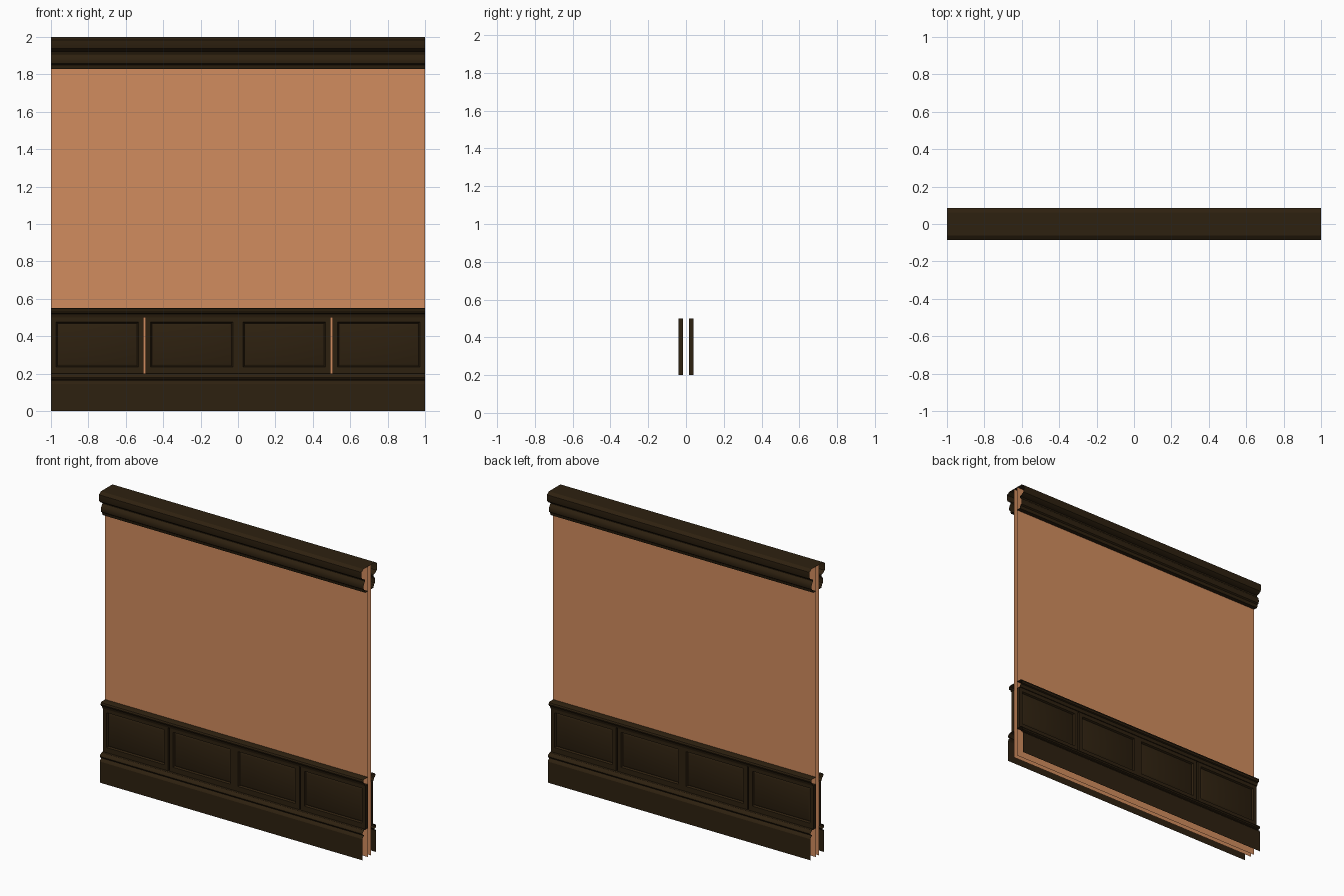
import bpy, bmesh, math

if "Cube" in bpy.data.objects:
    bpy.data.objects.remove(bpy.data.objects["Cube"])


def material(name, rgb):
    m = bpy.data.materials.new(name)
    m.diffuse_color = (*rgb, 1)
    m.use_nodes = True
    m.node_tree.nodes["Principled BSDF"].inputs["Base Color"].default_value = m.diffuse_color
    return m


WOOD = material("dark wood", (0.027, 0.015, 0.005))
PLASTER = material("orange plaster", (0.64, 0.265, 0.112))
WALL_Y = 0.016


def finish(bm, name, mat):
    me = bpy.data.meshes.new(name)
    bm.to_mesh(me)
    bm.free()
    me.materials.append(mat)
    ob = bpy.data.objects.new(name, me)
    bpy.context.collection.objects.link(ob)
    me.shade_smooth()
    me.set_sharp_from_angle(angle=math.radians(30))
    return ob


def extrude_profile(name, points, mat):
    """Open sheet: (y, z) profile running bottom to top on the front, swept along x."""
    bm = bmesh.new()
    left = [bm.verts.new((-1, y, z)) for y, z in points]
    right = [bm.verts.new((1, y, z)) for y, z in points]
    for i in range(len(points) - 1):
        bm.faces.new((left[i], right[i], right[i + 1], left[i + 1]))
    return finish(bm, name, mat)


def both_sides(half):
    """Front half profile, followed over the top by its mirror image."""
    return [(-y, z) for y, z in half] + [(y, z) for y, z in reversed(half)]


def turn_copy(ob, name):
    """Copy for the back of the wall, turned half a turn."""
    c = ob.copy()
    c.name = name
    c.rotation_euler.z = math.pi
    bpy.context.collection.objects.link(c)


# wall surfaces
wall = extrude_profile("front_wall", [(-WALL_Y, 0), (-WALL_Y, 2)], PLASTER)
turn_copy(wall, "back_wall")

# crown moulding, closed over the top
crown = [(WALL_Y, 1.83), (0.045, 1.83), (0.05, 1.85), (0.06, 1.857), (0.064, 1.875),
         (0.058, 1.895), (0.045, 1.91), (0.045, 1.92), (0.065, 1.925), (0.08, 1.937),
         (0.085, 1.955), (0.085, 1.985), (0.062, 2.0)]
extrude_profile("crown_moulding", both_sides(crown), WOOD)

# baseboard and wainscot cap on each side
base = [(0.075, 0), (0.075, 0.145), (0.068, 0.157), (0.058, 0.163), (0.058, 0.168),
        (0.072, 0.172), (0.075, 0.18), (0.07, 0.19), (0.055, 0.2), (WALL_Y, 0.2)]
cap = [(WALL_Y, 0.5), (0.046, 0.5), (0.049, 0.512), (0.053, 0.52), (0.062, 0.524),
       (0.066, 0.535), (0.062, 0.546), (0.052, 0.55), (WALL_Y, 0.55)]
for part, pts in (("baseboard", base), ("wainscot_cap", cap)):
    ob = extrude_profile("front_" + part, [(-y, z) for y, z in pts], WOOD)
    turn_copy(ob, "back_" + part)


# wainscot panels: frame, sloped recess and slightly raised field
def panel(name, cx):
    bm = bmesh.new()
    w, z0, z1 = 0.2475, 0.2, 0.5
    # rings of (side inset, bottom inset, top inset, depth)
    steps = [(0, 0, 0, WALL_Y), (0, 0, 0, 0.04), (0.028, 0.035, 0.025, 0.04),
             (0.034, 0.041, 0.031, 0.028), (0.046, 0.053, 0.043, 0.033)]
    rings = []
    for s, b, t, d in steps:
        rings.append([bm.verts.new((cx + x, -d, z)) for x, z in
                      ((-w + s, z0 + b), (w - s, z0 + b), (w - s, z1 - t), (-w + s, z1 - t))])
    for a, b in zip(rings, rings[1:]):
        for i in range(4):
            j = (i + 1) % 4
            bm.faces.new((a[i], a[j], b[j], b[i]))
    bm.faces.new(rings[-1])
    return finish(bm, name, WOOD)


for i in range(4):
    cx = (-0.7525, -0.2475, 0.2475, 0.7525)[i]
    ob = panel(f"front_panel_{i + 1}", cx)
    turn_copy(ob, f"back_panel_{i + 1}")
